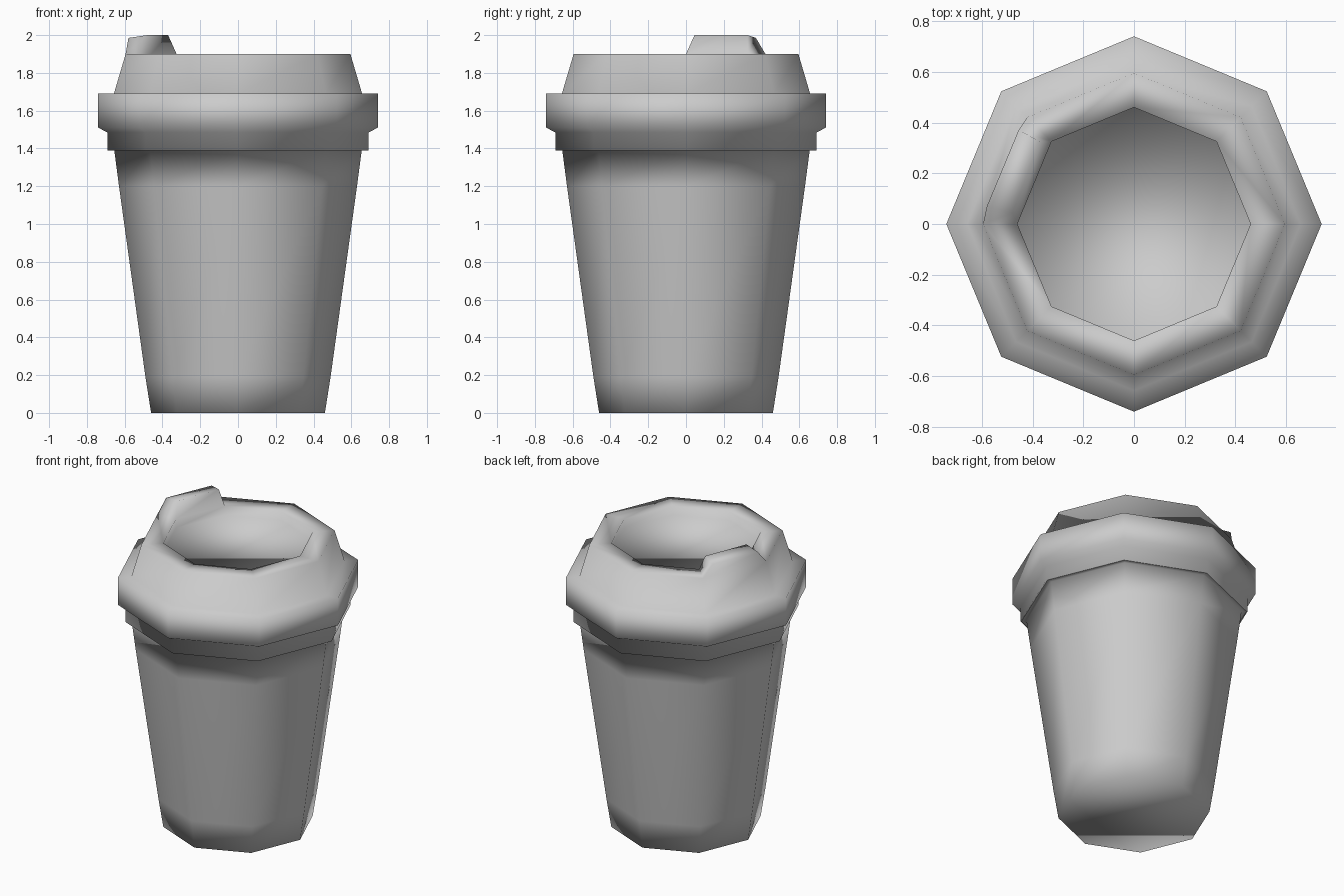
import bpy, bmesh
from math import cos, sin, pi
from mathutils import Vector

if "Cube" in bpy.data.objects:
    bpy.data.objects.remove(bpy.data.objects["Cube"])

SIDES = 8


def lathe(bm, profile, cap_start=False, cap_end=False):
    """Sweep an (r, z) profile round z as an octagon; returns the vertex rings."""
    rings = [[bm.verts.new((r * cos(2 * pi * i / SIDES), r * sin(2 * pi * i / SIDES), z))
              for i in range(SIDES)] for r, z in profile]
    for a, b in zip(rings, rings[1:]):
        for i in range(SIDES):
            j = (i + 1) % SIDES
            bm.faces.new((a[i], a[j], b[j], b[i]))
    if cap_start:
        bm.faces.new(rings[0][::-1])
    if cap_end:
        bm.faces.new(rings[-1])
    return rings


def finish(bm, name):
    for f in bm.faces:
        f.smooth = True
    bm.normal_update()
    mesh = bpy.data.meshes.new(name)
    bm.to_mesh(mesh)
    bm.free()
    obj = bpy.data.objects.new(name, mesh)
    bpy.context.collection.objects.link(obj)
    return obj


# Tapered cup with a narrow flange under the lid
bm = bmesh.new()
lathe(bm, [(0.46, 0), (0.49, 0.19), (0.63, 1.2), (0.655, 1.39), (0.685, 1.39)],
      cap_start=True)
finish(bm, "cup")

# Lid: skirt, wide band, sloped collar, flat rim and sunken top
bm = bmesh.new()
rings = lathe(bm, [(0.645, 1.395), (0.692, 1.39), (0.692, 1.485), (0.74, 1.51),
                   (0.74, 1.69), (0.657, 1.69), (0.595, 1.9), (0.46, 1.9),
                   (0.46, 1.84)], cap_end=True)

# Sip spout: one rim segment raised and tapered
outer, inner = rings[6], rings[7]
corners = [outer[4], inner[4], inner[3], outer[3]]
tops = [(-0.58, 0.07, 1.985), (-0.48, 0.045, 2.0), (-0.37, 0.325, 2.0), (-0.455, 0.37, 1.985)]
face = next(f for f in bm.faces if set(f.verts) == set(corners))
targets = {tuple(v.co): Vector(t) for v, t in zip(corners, tops)}
raised = bmesh.ops.extrude_discrete_faces(bm, faces=[face])["faces"][0]
base = list(raised.verts)
top = [bm.verts.new(targets[tuple(v.co)]) for v in base]
for i in range(4):
    j = (i + 1) % 4
    bm.faces.new((base[i], base[j], top[j], top[i]))
bm.faces.new(top)
bm.faces.remove(raised)
bmesh.ops.remove_doubles(bm, verts=bm.verts, dist=0.0005)
bmesh.ops.recalc_face_normals(bm, faces=bm.faces)
finish(bm, "lid")
